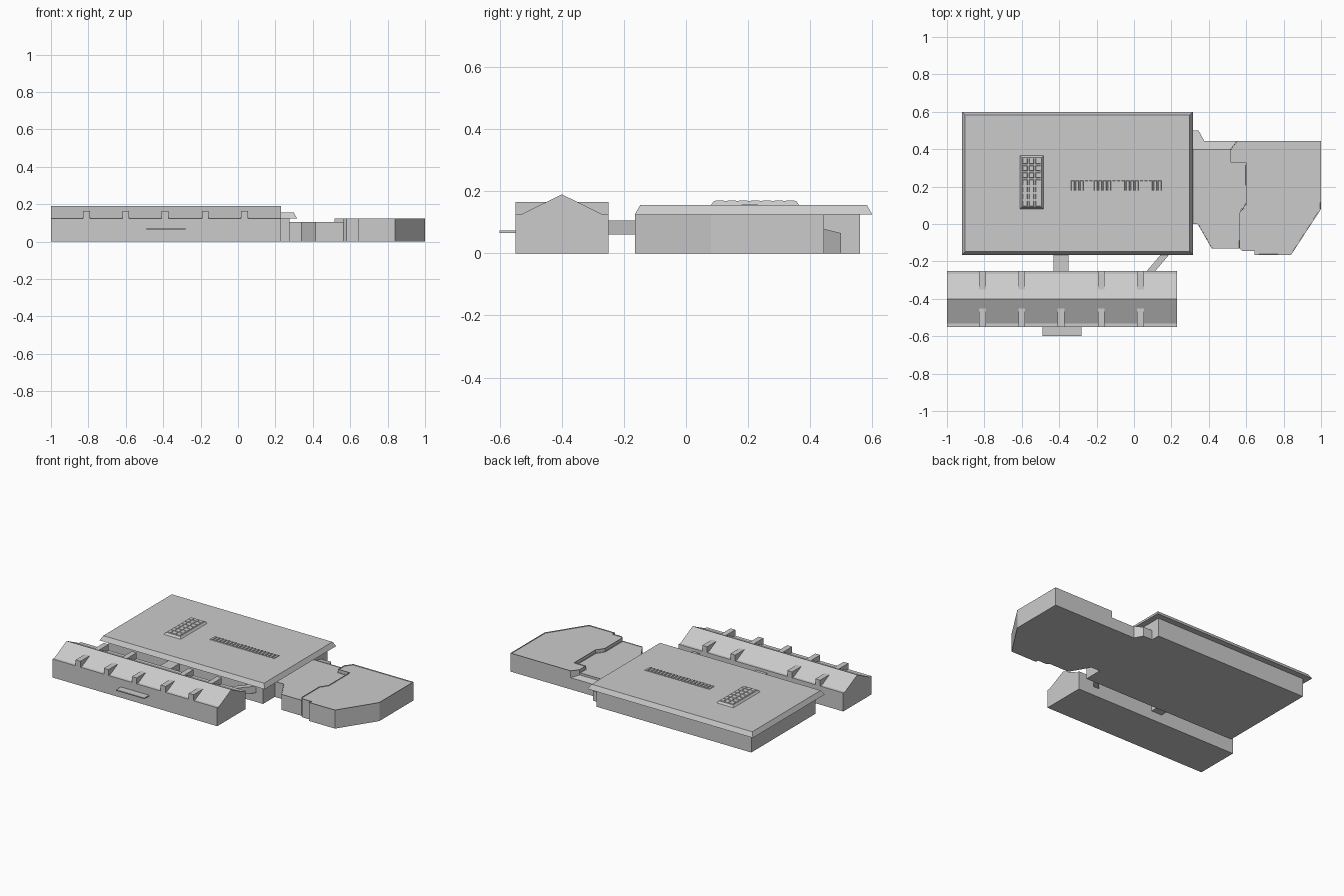
import bpy, bmesh

if "Cube" in bpy.data.objects:
    bpy.data.objects.remove(bpy.data.objects["Cube"])


def finish(bm, name):
    bmesh.ops.recalc_face_normals(bm, faces=bm.faces[:])
    mesh = bpy.data.meshes.new(name)
    bm.to_mesh(mesh)
    bm.free()
    ob = bpy.data.objects.new(name, mesh)
    bpy.context.collection.objects.link(ob)
    return ob


def prism(name, outline, z0, top, rim=0.0):
    """Vertical prism from an x,y outline; top is a height or a function of x,y."""
    height = top if callable(top) else (lambda x, y: top)
    bm = bmesh.new()
    low = [bm.verts.new((x, y, z0)) for x, y in outline]
    high = [bm.verts.new((x, y, height(x, y))) for x, y in outline]
    n = len(outline)
    bm.faces.new(low[::-1])
    cap = bm.faces.new(high)
    for i in range(n):
        j = (i + 1) % n
        bm.faces.new((low[i], low[j], high[j], high[i]))
    bmesh.ops.recalc_face_normals(bm, faces=bm.faces[:])
    if rim:
        bmesh.ops.inset_region(bm, faces=[cap], thickness=rim)
        bmesh.ops.inset_region(bm, faces=[cap], thickness=0.0005, depth=-rim)
    return finish(bm, name)


def add_frustum(bm, x0, x1, y0, y1, z0, z1, inset=0.0):
    rings = []
    for z, d in ((z0, 0), (z1, inset)):
        rings.append([bm.verts.new((x, y, z)) for x, y in (
            (x0 + d, y0 + d), (x1 - d, y0 + d), (x1 - d, y1 - d), (x0 + d, y1 - d))])
    a, b = rings
    bm.faces.new(a[::-1])
    bm.faces.new(b)
    for i in range(4):
        j = (i + 1) % 4
        bm.faces.new((a[i], a[j], b[j], b[i]))


def frustum(name, *dims):
    bm = bmesh.new()
    add_frustum(bm, *dims)
    return finish(bm, name)


def panel_grid(name, x0, x1, y0, y1, z0, z1, nx, ny, gap, inset):
    bm = bmesh.new()
    w, d = (x1 - x0) / nx, (y1 - y0) / ny
    for i in range(nx):
        for j in range(ny):
            add_frustum(bm, x0 + i * w + gap, x0 + (i + 1) * w - gap,
                        y0 + j * d + gap, y0 + (j + 1) * d - gap, z0, z1, inset)
    return finish(bm, name)


# Main hall: walls and overhanging bevelled roof
frustum("hall_walls", -0.88, 0.275, -0.125, 0.56, 0, 0.126)
frustum("hall_roof", -0.92, 0.315, -0.165, 0.60, 0.125, 0.155, 0.017)

# Roof lights: raised box with panes, and a long low strip
frustum("skylight_frame", -0.61, -0.485, 0.08, 0.365, 0.155, 0.168, 0.01)
panel_grid("skylight_panes", -0.60, -0.495, 0.09, 0.355, 0.167, 0.171, 3, 7, 0.004, 0.002)
panel_grid("roof_light_strip", -0.34, 0.15, 0.175, 0.235, 0.154, 0.159, 20, 1, 0.003, 0.002)

# Front block: gabled profile extruded along x
profile = [(-0.55, 0), (-0.25, 0), (-0.25, 0.125), (-0.268, 0.125),
           (-0.40, 0.19), (-0.532, 0.125), (-0.55, 0.125)]
bm = bmesh.new()
ends = [[bm.verts.new((x, y, z)) for y, z in profile] for x in (-1.0, 0.23)]
bm.faces.new(ends[0])
bm.faces.new(ends[1][::-1])
for i in range(len(profile)):
    j = (i + 1) % len(profile)
    bm.faces.new((ends[0][i], ends[0][j], ends[1][j], ends[1][i]))
finish(bm, "front_block")

# Dormers flush with both long walls
for k, x in enumerate((-0.81, -0.60, -0.39, -0.175, 0.035)):
    frustum(f"dormer_front_{k}", x - 0.018, x + 0.018, -0.55, -0.447, 0.122, 0.165)
    if k != 2:
        frustum(f"dormer_back_{k}", x - 0.018, x + 0.018, -0.353, -0.25, 0.122, 0.165)

# Entrance canopy
frustum("entrance_canopy", -0.49, -0.28, -0.60, -0.545, 0.066, 0.073)

# Link bridges between the two blocks
frustum("link_bridge", -0.43, -0.35, -0.255, -0.12, 0.06, 0.106)
prism("diagonal_bridge", [(0.068, -0.252), (0.113, -0.252), (0.225, -0.12), (0.18, -0.12)],
      0.06, 0.106)

# Side wing: higher outer part and lower inner part sharing a stepped edge
step = [(0.58, -0.145), (0.565, -0.13), (0.565, 0.06), (0.60, 0.11),
        (0.60, 0.33), (0.515, 0.33), (0.515, 0.40)]
prism("wing_outer", [(0.55, 0.445), (1, 0.445), (1, 0.08), (0.84, -0.165),
                     (0.645, -0.165), (0.645, -0.145)] + step, 0, 0.125, 0.004)
prism("wing_inner", step[1:] + [(0.27, 0.40), (0.27, 0.0), (0.34, 0.0), (0.415, -0.13)],
      0, 0.105, 0.003)

# Sloped lean-to behind the wing
prism("lean_to", [(0.27, 0.40), (0.515, 0.40), (0.55, 0.445), (0.375, 0.445),
                  (0.345, 0.50), (0.27, 0.50)],
      0, lambda x, y: 0.08 - 0.25 * (y - 0.44))
